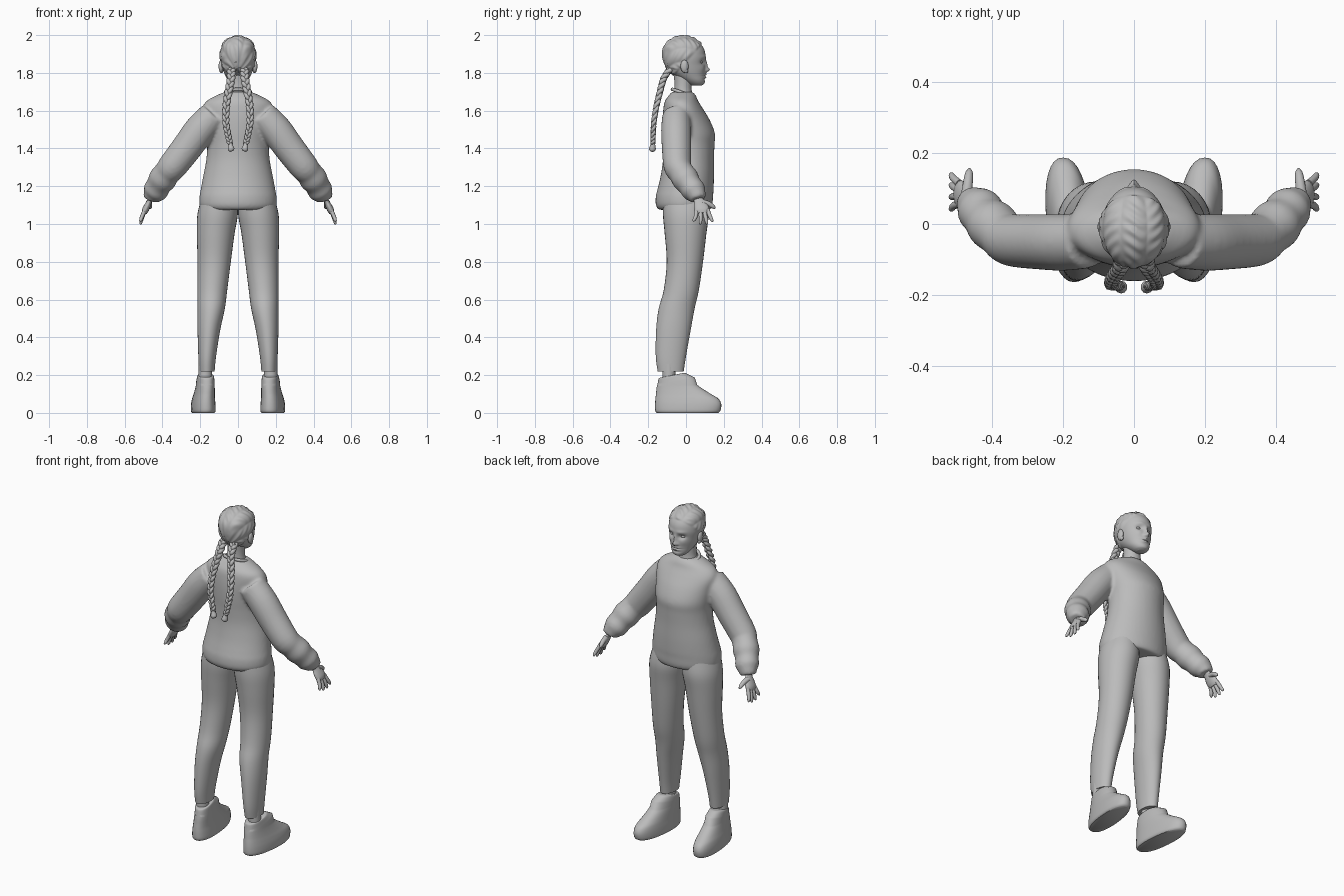
import bpy, bmesh, math
from mathutils import Vector

grey = bpy.data.materials.new("plain grey")
grey.diffuse_color = (0.5, 0.5, 0.5, 1)


def spline(pts, n):
    """Smoothly resample a list of tuples, n steps per span."""
    out = []
    for i in range(len(pts) - 1):
        a, b, c, d = (pts[max(0, min(len(pts) - 1, i + k))] for k in (-1, 0, 1, 2))
        for j in range(n):
            t = j / n
            out.append(tuple(0.5 * (2*q + (r-p)*t + (2*p-5*q+4*r-s)*t*t + (3*q-p-3*r+s)*t**3)
                             for p, q, r, s in zip(a, b, c, d)))
    return out + [tuple(pts[-1])]


def skin(bm, rings):
    """Bridge rings of points and close both ends."""
    vs = [[bm.verts.new(p) for p in r] for r in rings]
    n = len(vs[0])
    for a, b in zip(vs, vs[1:]):
        for i in range(n):
            bm.faces.new((a[i], a[(i+1) % n], b[(i+1) % n], b[i]))
    bm.faces.new(vs[0])
    bm.faces.new(vs[-1])


def loft(bm, rows, seg=32, n=4, power=2.0, warp=None):
    """Rows of (z, centre x, half width, front y, back y)."""
    rings = []
    for z, cx, rx, yf, yb in spline(rows, n):
        ring = []
        for i in range(seg):
            a = 2 * math.pi * i / seg
            c, s = math.cos(a), math.sin(a)
            p = Vector((cx + rx * math.copysign(abs(c) ** (2/power), c),
                        (yf+yb)/2 + (yf-yb)/2 * math.copysign(abs(s) ** (2/power), s), z))
            ring.append(warp(p) if warp else p)
        rings.append(ring)
    skin(bm, rings)


def tube(bm, path, seg=12, n=4, ref=(0, 1, 0), flat=1.0):
    """Path of (x, y, z, radius); flat scales the section across ref."""
    pts = spline(path, n)
    rings = []
    for i, p in enumerate(pts):
        t = Vector(pts[min(i+1, len(pts)-1)][:3]) - Vector(pts[max(i-1, 0)][:3])
        u = t.cross(Vector(ref)).normalized()
        v = u.cross(t).normalized()
        rings.append([Vector(p[:3]) + p[3] * (u * flat * math.cos(2*math.pi*k/seg)
                      + v * math.sin(2*math.pi*k/seg)) for k in range(seg)])
    skin(bm, rings)


def ball(bm, centre, size):
    made = bmesh.ops.create_uvsphere(bm, u_segments=16, v_segments=10, radius=1)["verts"]
    for v in made:
        v.co = Vector(centre) + Vector([a * b for a, b in zip(v.co, size)])


def finish(bm, name, mirror=False, voxel=0):
    bmesh.ops.recalc_face_normals(bm, faces=bm.faces)
    me = bpy.data.meshes.new(name)
    bm.to_mesh(me)
    bm.free()
    me.materials.append(grey)
    ob = bpy.data.objects.new(name, me)
    bpy.context.collection.objects.link(ob)
    bpy.ops.object.select_all(action='DESELECT')
    bpy.context.view_layer.objects.active = ob
    ob.select_set(True)
    bpy.ops.object.shade_smooth_by_angle(angle=math.radians(50))
    if mirror:
        ob.modifiers.new("mirror", 'MIRROR').use_mirror_merge = False
    if voxel:
        m = ob.modifiers.new("blend", 'REMESH')
        m.mode, m.voxel_size, m.use_smooth_shade = 'VOXEL', voxel, True
        s = ob.modifiers.new("soften", 'SMOOTH')
        s.factor, s.iterations = 0.5, 5
    return ob


# sweater: body and both sleeves blended together
bm = bmesh.new()
loft(bm, [(1.075, 0, .19, .13, -.145), (1.10, 0, .204, .14, -.16), (1.145, 0, .204, .143, -.16),
          (1.18, 0, .198, .146, -.152), (1.25, 0, .185, .148, -.135), (1.34, 0, .168, .148, -.122),
          (1.42, 0, .163, .151, -.122), (1.48, 0, .168, .153, -.125), (1.55, 0, .178, .126, -.125),
          (1.61, 0, .188, .09, -.12), (1.65, 0, .168, .065, -.112), (1.68, 0, .115, .052, -.092),
          (1.70, 0, .07, .035, -.075)], seg=48)
for s in (1, -1):
    tube(bm, [(s*.13, -.05, 1.575, .075), (s*.2, -.052, 1.50, .08), (s*.27, -.05, 1.405, .078),
              (s*.345, -.045, 1.308, .074), (s*.375, -.025, 1.272, .068), (s*.40, -.002, 1.237, .072),
              (s*.42, .02, 1.205, .063), (s*.437, .042, 1.175, .064), (s*.452, .057, 1.15, .05),
              (s*.46, .064, 1.13, .042)], seg=24, flat=1.04)
finish(bm, "sweater", voxel=.009)

# ribbed neckline ring
bm = bmesh.new()
ring = []
for i in range(33):
    a = 2 * math.pi * i / 32
    ring.append((.068*math.cos(a), -.014 + .058*math.sin(a), 1.693 - .02*math.sin(a), .009))
tube(bm, ring, seg=8, n=1, ref=(0, 0, 1))
finish(bm, "collar")

# trouser legs
bm = bmesh.new()
loft(bm, [(1.13, .1, .095, .11, -.12), (1.05, .108, .107, .12, -.122), (.95, .118, .1, .108, -.113),
          (.8, .126, .088, .09, -.102), (.65, .136, .079, .068, -.118), (.55, .142, .072, .045, -.145),
          (.44, .154, .06, .025, -.158), (.3, .163, .047, .0, -.16), (.22, .165, .041, -.012, -.15)])
finish(bm, "trouser_leg", mirror=True)

# ankles
bm = bmesh.new()
tube(bm, [(.173, -.09, .26, .036), (.173, -.09, .2, .035), (.173, -.09, .15, .035)], seg=20)
finish(bm, "ankle", mirror=True)


# shoes, toes turned slightly outwards
def splay(p):
    p.x += .09 * p.y
    if p.z > .15:
        p.z += (p.y + .1) * .2
    return p


bm = bmesh.new()
loft(bm, [(0, .183, .057, .17, -.155), (.012, .183, .063, .182, -.163), (.045, .183, .062, .187, -.164),
          (.075, .182, .058, .172, -.162), (.1, .18, .054, .132, -.159), (.13, .178, .05, .085, -.156),
          (.165, .177, .046, .035, -.15), (.19, .177, .042, .0, -.145), (.194, .177, .036, -.015, -.137)],
     power=2.3, warp=splay)
finish(bm, "shoe", mirror=True)

# hands: palm, four fingers and thumb
bm = bmesh.new()
tube(bm, [(.452, .055, 1.15, .026), (.466, .067, 1.125, .026), (.478, .076, 1.1, .036),
          (.49, .084, 1.075, .04), (.497, .086, 1.057, .03)], seg=16, flat=.45)
for i, (ty, tz) in enumerate([(.042, 1.012), (.076, .998), (.11, .998), (.138, 1.01)]):
    y = .057 + .019 * i
    tube(bm, [(.492, y, 1.075, .011), (.508, (y+ty)/2 + .002, (1.068+tz)/2, .0105),
              (.515, ty, tz + .008, .008), (.515, ty, tz, .003)], seg=10)
tube(bm, [(.472, .085, 1.115, .016), (.468, .118, 1.107, .014), (.465, .143, 1.092, .011),
          (.464, .155, 1.082, .004)], seg=10, ref=(1, 0, 0))
finish(bm, "hand", mirror=True)

# neck
bm = bmesh.new()
loft(bm, [(1.66, 0, .062, .04, -.07), (1.71, 0, .05, .03, -.062), (1.76, 0, .048, .03, -.062),
          (1.82, 0, .05, .03, -.07)])
finish(bm, "neck")


# head: facial relief in front, braided rows of hair over the skull
def bump(p, x, z, sx, sz):
    return math.exp(-((abs(p.x) - x) / sx) ** 2 - ((p.z - z) / sz) ** 2)


def sculpt(p):
    out = p - Vector((0, -.01, 1.86))
    hair = max(0, min(1, (-.02 + (p.z - 1.84) * .9 - p.y) / .012 + .5))
    if p.z < 1.78:
        hair *= max(0, (p.z - 1.76) / .02)
    row = math.atan2(p.x, max(.02, p.z - 1.80)) * 8
    plait = abs(math.cos(row)) * (.7 + .3 * math.sin(p.y * 190 + 3 * math.sin(row)))
    new = p + out.normalized() * hair * (.001 + .007 * plait)
    if p.y > .03:
        new.y += (.019 * bump(p, 0, 1.816, .012, .013) + .011 * bump(p, 0, 1.84, .009, .025)
                  + .006 * bump(p, .012, 1.811, .008, .008) - .013 * bump(p, .035, 1.857, .019, .013)
                  + .004 * bump(p, .033, 1.885, .025, .009) + .007 * bump(p, 0, 1.791, .022, .006)
                  + .007 * bump(p, 0, 1.777, .019, .006) - .005 * bump(p, 0, 1.784, .026, .003)
                  - .004 * bump(p, 0, 1.766, .025, .006) + .004 * bump(p, .045, 1.825, .02, .02))
    return new


bm = bmesh.new()
loft(bm, [(1.733, 0, .022, .08, .03), (1.742, 0, .038, .096, .01), (1.76, 0, .054, .101, -.02),
          (1.785, 0, .067, .101, -.06), (1.81, 0, .077, .102, -.09), (1.84, 0, .085, .102, -.108),
          (1.88, 0, .092, .104, -.119), (1.92, 0, .09, .098, -.119), (1.95, 0, .08, .08, -.106),
          (1.975, 0, .057, .05, -.078), (1.988, 0, .034, .022, -.052), (1.994, 0, .008, -.007, -.023)],
     seg=96, n=8, warp=sculpt)
finish(bm, "head")

# eyes and ears
bm = bmesh.new()
ball(bm, (.034, .076, 1.857), (.015, .012, .0085))
finish(bm, "eye", mirror=True)
bm = bmesh.new()
ball(bm, (.09, -.008, 1.835), (.013, .021, .034))
ball(bm, (.088, .0, 1.812), (.01, .012, .014))
finish(bm, "ear", mirror=True)

# hanging braids: three woven strands each, with a loose tuft
bm = bmesh.new()
line = spline([(.035, -.085, 1.82), (.037, -.118, 1.77), (.05, -.138, 1.70), (.062, -.157, 1.62),
               (.064, -.17, 1.54), (.052, -.174, 1.47), (.042, -.175, 1.425)], 12)
for k in range(3):
    strand = []
    for i, (x, y, z) in enumerate(line):
        a = i * .42 + k * 2 * math.pi / 3
        w = 1 - .35 * i / len(line)
        strand.append((x + .013*w*math.sin(a), y + .008*w*math.sin(2*a), z, .0125*w))
    tube(bm, strand, seg=8, n=1, ref=(1, 0, 0))
tube(bm, [(.042, -.175, 1.435, .008), (.04, -.176, 1.415, .014), (.036, -.178, 1.395, .018),
          (.033, -.178, 1.385, .01)], seg=10, ref=(1, 0, 0))
finish(bm, "braid", mirror=True)
